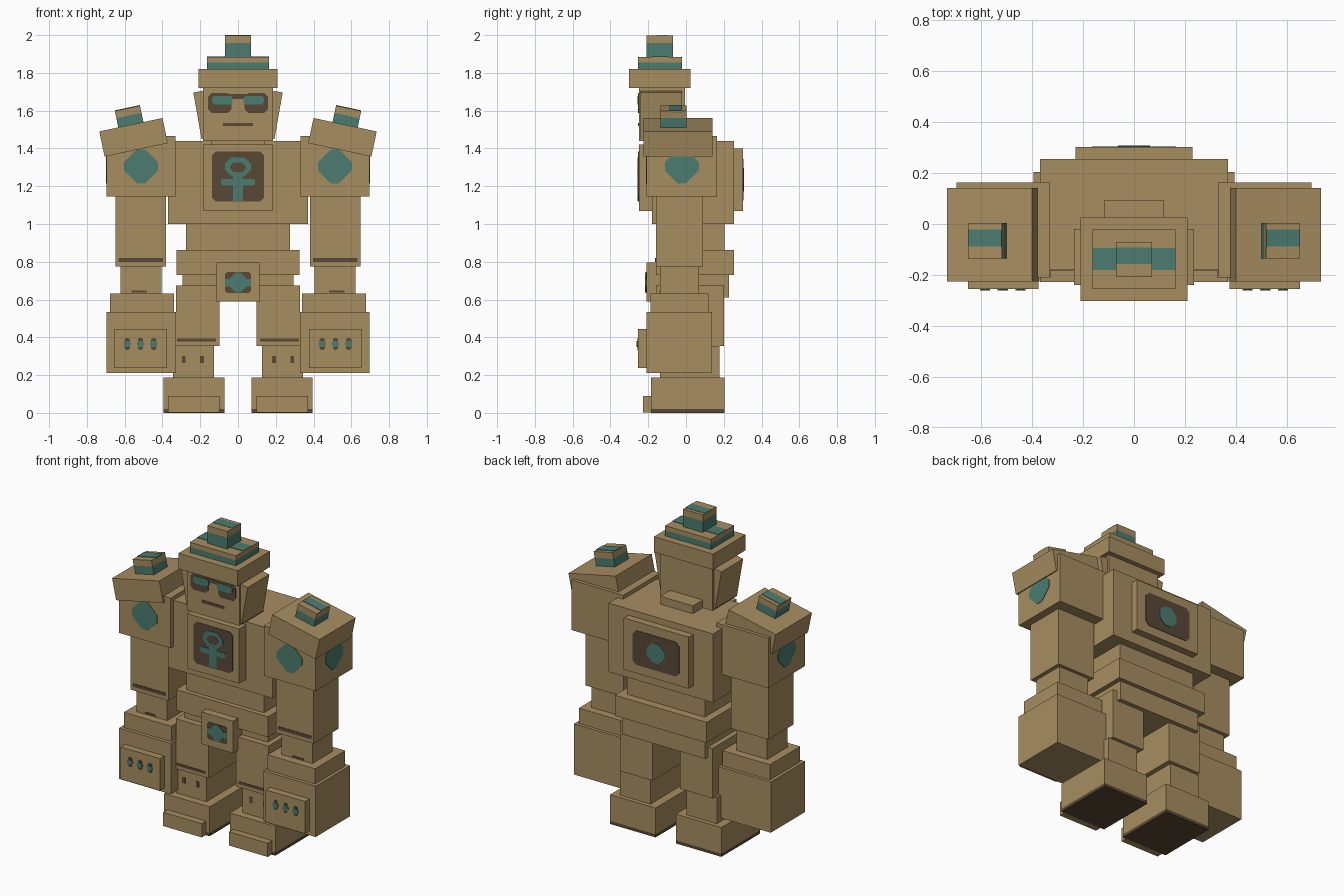
import bpy
import bmesh
import math
from mathutils import Matrix, Vector

cube = bpy.data.objects.get("Cube")
if cube:
    bpy.data.objects.remove(cube, do_unlink=True)


def material(name, colour):
    mat = bpy.data.materials.new(name)
    mat.use_nodes = True
    mat.diffuse_color = (*colour, 1)
    mat.node_tree.nodes["Principled BSDF"].inputs["Base Color"].default_value = (*colour, 1)
    return mat


SAND = material("sandstone", (0.39, 0.27, 0.12))
TEAL = material("teal", (0.072, 0.202, 0.162))
DARK = material("dark brown", (0.1, 0.066, 0.037))


def finish(name, bm, mat):
    bmesh.ops.recalc_face_normals(bm, faces=bm.faces)
    mesh = bpy.data.meshes.new(name)
    bm.to_mesh(mesh)
    bm.free()
    mesh.materials.append(mat)
    obj = bpy.data.objects.new(name, mesh)
    bpy.context.collection.objects.link(obj)
    return obj


def box(name, x, y, z, mat=SAND, frame=Matrix()):
    """Block spanning the given (low, high) ranges, placed in a frame."""
    bm = bmesh.new()
    size = [r[1] - r[0] for r in (x, y, z)]
    middle = [(r[0] + r[1]) / 2 for r in (x, y, z)]
    place = frame @ Matrix.Translation(middle) @ Matrix.Diagonal((*size, 1))
    bmesh.ops.create_cube(bm, size=1, matrix=place)
    return finish(name, bm, mat)


# Horizontal direction and outward normal of each side; vertical is always z
SIDES = {"front": ((1, 0, 0), (0, -1, 0)), "back": ((-1, 0, 0), (0, 1, 0)),
         "left": ((0, 1, 0), (1, 0, 0)), "right": ((0, -1, 0), (-1, 0, 0))}


def plate(name, side, centre, width, height, mat, cut=0, layer=1):
    """Thin painted plate with chamfered corners lying on a surface."""
    across, normal = map(Vector, SIDES[side])
    a, b = width / 2, height / 2
    outline = []
    for i, j in ((1, 1), (-1, 1), (-1, -1), (1, -1)):
        ends = [(i * a, j * (b - cut)), (i * (a - cut), j * b)]
        outline += (ends if i == j else ends[::-1]) if cut else [(i * a, j * b)]
    bm = bmesh.new()
    base = Vector(centre)
    verts = [bm.verts.new(base + across * u + Vector((0, 0, v))) for u, v in outline]
    face = bm.faces.new(verts)
    rim = bmesh.ops.extrude_face_region(bm, geom=[face])["geom"]
    for v in rim:
        if isinstance(v, bmesh.types.BMVert):
            v.co += normal * 0.003 * layer
    return finish(name, bm, mat)


def both(r, s):
    """Mirror an x range to side s."""
    return tuple(sorted((r[0] * s, r[1] * s)))


def sym(h):
    return (-h, h)


# Torso
box("chest", sym(0.37), (-0.18, 0.255), (1.0, 1.44))
box("chest_plate", sym(0.183), (-0.25, -0.17), (1.07, 1.42))
box("back_plate", sym(0.23), (0.25, 0.302), (1.07, 1.4))
box("collar", sym(0.115), (-0.02, 0.095), (1.43, 1.49))
box("waist", sym(0.275), (-0.13, 0.203), (0.86, 1.0))
box("belt", sym(0.325), (-0.16, 0.255), (0.73, 0.862))
box("pelvis", sym(0.295), (-0.12, 0.228), (0.61, 0.73))
box("buckle", sym(0.113), (-0.21, -0.1), (0.59, 0.795))

# Chest emblem: dark panel, looped cross
plate("chest_panel", "front", (0, -0.25, 1.252), 0.276, 0.265, DARK, 0.02)
plate("emblem_loop", "front", (0, -0.25, 1.303), 0.14, 0.1, TEAL, 0.035, 2)
plate("emblem_hole", "front", (0, -0.25, 1.3), 0.085, 0.052, DARK, 0.02, 2.6)
plate("emblem_bar", "front", (0, -0.25, 1.222), 0.18, 0.034, TEAL, 0.008, 2)
plate("emblem_stem", "front", (0, -0.25, 1.19), 0.052, 0.135, TEAL, 0, 2.3)

# Back emblem
plate("back_panel", "back", (0, 0.302, 1.235), 0.33, 0.22, DARK, 0.025)
plate("back_gem", "back", (0, 0.302, 1.235), 0.125, 0.125, TEAL, 0.04, 2)

# Buckle emblem
plate("buckle_panel", "front", (0, -0.21, 0.69), 0.14, 0.11, DARK, 0.012)
plate("buckle_gem", "front", (0, -0.21, 0.69), 0.085, 0.104, TEAL, 0.03, 2)
plate("buckle_bar", "front", (0, -0.21, 0.69), 0.138, 0.04, TEAL, 0, 2)

# Head and stepped hat
box("neck", sym(0.14), (-0.2, -0.02), (1.4, 1.46))
box("head", sym(0.185), (-0.25, -0.005), (1.44, 1.72))
box("hat_brim", sym(0.21), (-0.303, 0.025), (1.72, 1.82))
box("hat_band", sym(0.163), (-0.255, -0.022), (1.82, 1.855), TEAL)
box("hat_step", sym(0.163), (-0.255, -0.022), (1.855, 1.885))
box("hat_step_stripe", sym(0.163), (-0.18, -0.095), (1.88, 1.888), TEAL)
box("hat_knob_band", sym(0.07), (-0.208, -0.07), (1.885, 1.957), TEAL)
box("hat_knob_cap", sym(0.07), (-0.208, -0.07), (1.957, 1.998))
box("hat_knob_stripe", sym(0.07), (-0.157, -0.092), (1.993, 2.0), TEAL)
plate("mouth", "front", (0, -0.25, 1.527), 0.16, 0.018, DARK)
plate("visor_bridge", "front", (0, -0.25, 1.675), 0.1, 0.025, DARK)

for s, label in ((1, "left"), (-1, "right")):
    # Face side
    plate(label + "_eye_frame", "front", (s * 0.097, -0.25, 1.64), 0.125, 0.105, DARK, 0.02)
    plate(label + "_eye", "front", (s * 0.083, -0.25, 1.655), 0.11, 0.046, TEAL, 0.012, 2)
    ear_frame = Matrix.Translation((s * 0.193, 0, 1.45)) @ Matrix.Rotation(s * math.radians(10), 4, "Y")
    box(label + "_ear", both((-0.05, 0), s), (-0.24, -0.02), (0, 0.25), SAND, ear_frame)

    # Shoulder with tilted pad and knob
    box(label + "_shoulder", both((0.33, 0.697), s), (-0.21, 0.163), (1.145, 1.465))
    pad = Matrix.Translation((s * 0.553, -0.042, 1.459)) @ Matrix.Rotation(s * math.radians(12), 4, "Y")
    box(label + "_shoulder_pad", sym(0.171), sym(0.183), sym(0.068), SAND, pad)
    box(label + "_pad_band", sym(0.068), (-0.093, 0.045), (0.068, 0.118), TEAL, pad)
    box(label + "_pad_cap", sym(0.068), (-0.093, 0.045), (0.118, 0.157), SAND, pad)
    box(label + "_pad_stripe", sym(0.068), (-0.046, 0.02), (0.15, 0.16), TEAL, pad)
    plate(label + "_shoulder_gem", "front", (s * 0.513, -0.21, 1.305), 0.18, 0.18, TEAL, 0.068)
    plate(label + "_outer_gem", label, (s * 0.697, -0.022, 1.305), 0.18, 0.18, TEAL, 0.068)

    # Arm
    box(label + "_upper_arm", both((0.38, 0.648), s), (-0.16, 0.09), (0.775, 1.145))
    plate(label + "_arm_stripe", "front", (s * 0.515, -0.16, 0.81), 0.236, 0.02, DARK)
    box(label + "_forearm", both((0.405, 0.623), s), (-0.138, 0.068), (0.63, 0.775))
    plate(label + "_wrist_line", "front", (s * 0.523, -0.138, 0.643), 0.08, 0.01, DARK)
    box(label + "_cuff", both((0.34, 0.677), s), (-0.188, 0.118), (0.535, 0.633))
    box(label + "_fist", both((0.328, 0.697), s), (-0.21, 0.138), (0.21, 0.535))
    box(label + "_knuckle_plate", both((0.375, 0.653), s), (-0.255, -0.21), (0.237, 0.443))
    for stud in (-1, 0, 1):
        spot = (s * (0.516 + stud * 0.07), -0.255, 0.365)
        plate(label + "_stud_rim", "front", spot, 0.028, 0.062, DARK, 0.008)
        plate(label + "_stud", "front", spot, 0.04, 0.03, TEAL, 0.01, 2)

    # Leg
    box(label + "_thigh", both((0.097, 0.328), s), (-0.16, 0.2), (0.355, 0.675))
    plate(label + "_knee_stripe", "front", (s * 0.22, -0.16, 0.385), 0.205, 0.016, DARK)
    box(label + "_shin", both((0.127, 0.343), s), (-0.138, 0.178), (0.185, 0.355))
    for x in (0.19, 0.287):
        plate(label + "_shin_mark", "front", (s * x, -0.138, 0.283), 0.02, 0.036, DARK)
    box(label + "_sole", both((0.072, 0.394), s), (-0.185, 0.205), (0, 0.02), DARK)
    box(label + "_foot", both((0.072, 0.394), s), (-0.185, 0.205), (0.02, 0.188))
    box(label + "_toe", both((0.097, 0.37), s), (-0.228, -0.18), (0.002, 0.09))
